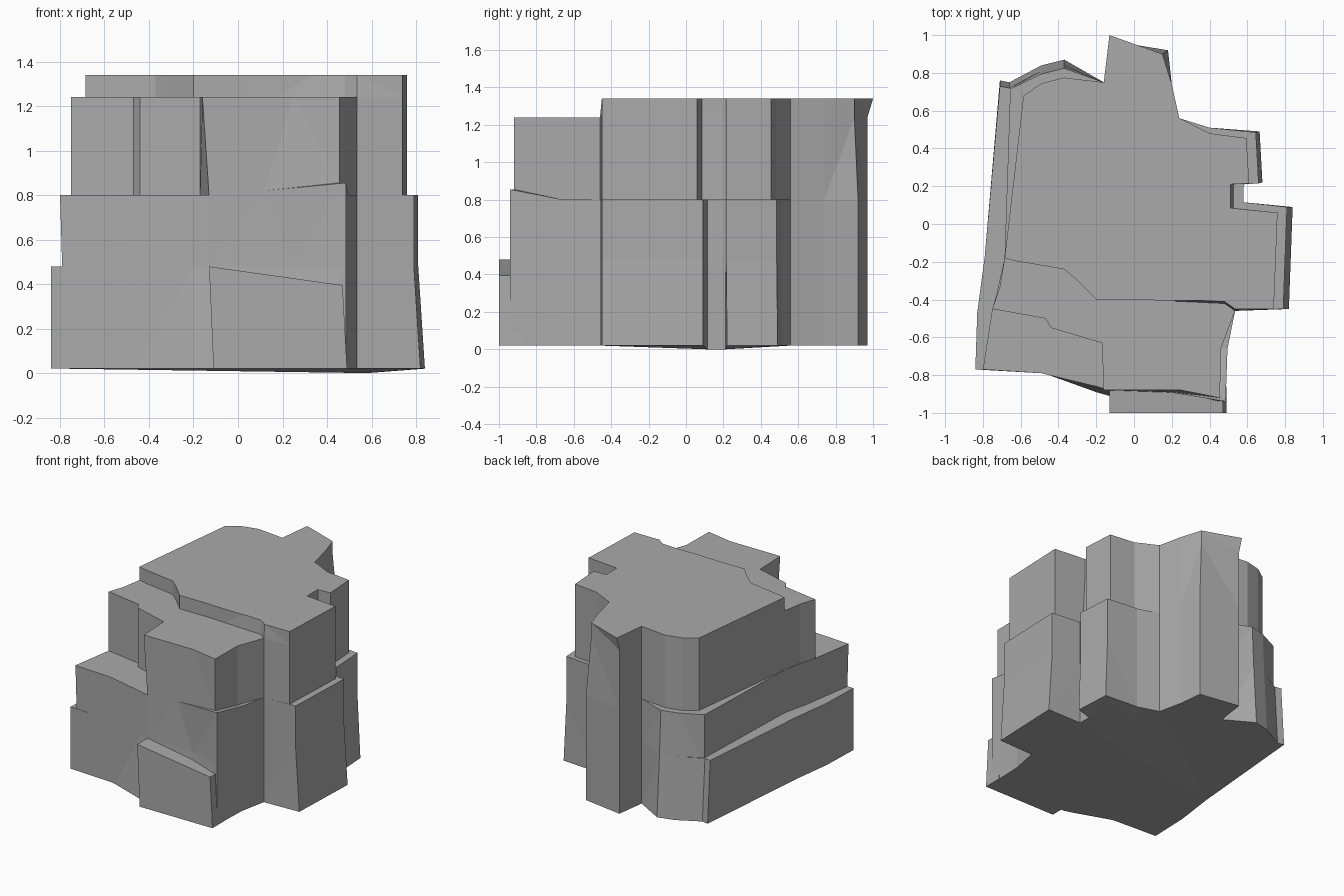
import bpy, bmesh

if "Cube" in bpy.data.objects:
    bpy.data.objects.remove(bpy.data.objects["Cube"])

stone = bpy.data.materials.new("stone")
stone.diffuse_color = (.4, .4, .4, 1)
stone.use_nodes = True
stone.node_tree.nodes["Principled BSDF"].inputs["Base Color"].default_value = stone.diffuse_color


def skin(name, rings):
    """Closed flat-faced skin through rings that share a point count."""
    bm = bmesh.new()
    loops = [[bm.verts.new(p) for p in r] for r in rings]
    n = len(loops[0])
    for a, b in zip(loops, loops[1:]):
        for i in range(n):
            j = (i + 1) % n
            bm.faces.new((a[i], a[j], b[j], b[i]))
    bm.faces.new(loops[0][::-1])
    bm.faces.new(loops[-1])
    bmesh.ops.remove_doubles(bm, verts=bm.verts, dist=0.0005)
    bmesh.ops.triangulate(bm, faces=[f for f in bm.faces if len(f.verts) > 3])
    bmesh.ops.dissolve_degenerate(bm, edges=bm.edges, dist=0.0001)
    bmesh.ops.recalc_face_normals(bm, faces=bm.faces)
    me = bpy.data.meshes.new(name)
    bm.to_mesh(me)
    bm.free()
    me.materials.append(stone)
    bpy.context.collection.objects.link(bpy.data.objects.new(name, me))


# Footprint, counter-clockwise from the front left corner of the column
outline = [(-.13, -.91), (.25, -.92), (.485, -.94), (.495, -.66), (.535, -.46),
           (.82, -.45), (.84, .09), (.58, .115), (.58, .21), (.68, .22),
           (.665, .49), (.40, .51), (.24, .56), (.20, .74), (.18, .92),
           (-.13, .97), (-.16, .75), (-.37, .87), (-.49, .84), (-.66, .75),
           (-.71, .76), (-.79, -.17), (-.83, -.47), (-.84, -.77), (-.49, -.79),
           (-.45, -.80), (-.20, -.89)]
rings = []


def shift(first, last, dx, dy):
    for i in range(first, last + 1):
        x, y = outline[i]
        outline[i] = (x + dx, y + dy)


def place(first, *points):
    outline[first:first + len(points)] = points


def ring(z, lift={}):
    rings.append([(x, y, z + lift.get(i, 0)) for i, (x, y) in enumerate(outline)])


notch_dip = {7: -.02, 8: -.02}
front_lip = {1: .02, 2: .055}

# Lower stratum
ring(.02, notch_dip)
shift(5, 6, -.03, 0)
shift(9, 10, -.02, -.005)
shift(17, 20, 0, -.03)
shift(-1, 1, 0, .03)
ring(.48)

# Middle stratum, stepped in along the left
place(19, (-.645, .72), (-.655, .715), (-.685, -.18), (-.73, -.38), (-.79, -.77))
ring(.48)
shift(17, 18, 0, -.015)
shift(23, 23, -.01, 0)
place(1, (.12, -.88))
ring(.80, front_lip)

# Upper stratum, stepped in on the right, the back left and the front left
place(2, (.455, -.92), (.46, -.66))
shift(5, 10, -.05, 0)
shift(6, 7, 0, -.03)
shift(10, 11, 0, -.03)
shift(17, 18, 0, -.05)
place(19, (-.575, .685), (-.585, .68))
place(22, (-.71, -.33), (-.75, -.45), (-.47, -.50), (-.44, -.55), (-.17, -.63))
ring(.80, front_lip)
place(1, (.25, -.88))
shift(0, 0, -.03, 0)
shift(7, 8, -.02, 0)
shift(14, 14, -.03, -.02)
ring(1.24)

# Cap, its front edge pulled back to a nearly straight line
place(0, *[(.03 + .15 * i, -.40 - .007 * i) for i in range(4)])
place(22, (-.62, -.198), (-.56, -.207), (-.37, -.24), (-.31, -.29), (-.20, -.40))
ring(1.24)
shift(2, 4, 0, .01)
shift(15, 15, 0, .03)
ring(1.34)
skin("layered_rock", rings)

# Low block protruding at the front, with a sloping top
ends = [(-1, -1), (1, -1), (1, -.86), (-1, -.86)]
skin("front_block", [[(.19 + .3 * s, y, .02) for s, y in ends],
                     [(.17 + .3 * s, y, .437 - .042 * s) for s, y in ends]])
